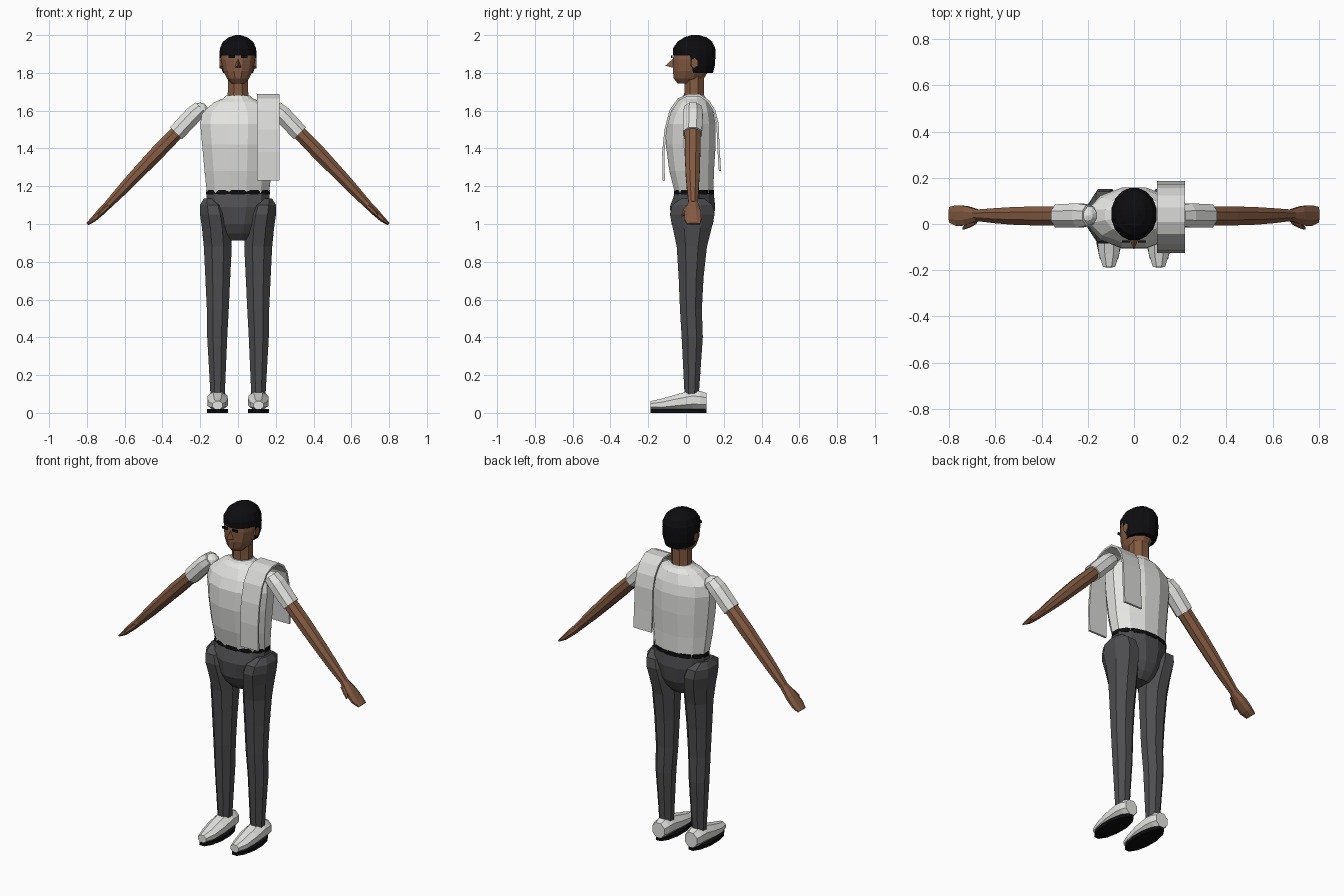
import bpy, bmesh, math
from mathutils import Vector


def material(name, rgb):
    m = bpy.data.materials.new(name)
    m.diffuse_color = (*rgb, 1)
    return m


WHITE = material("white_cloth", (0.78, 0.78, 0.76))
TOWEL = material("towel_grey", (0.70, 0.70, 0.69))
SKIN = material("brown_skin", (0.23, 0.105, 0.055))
GREY = material("dark_grey_trousers", (0.075, 0.075, 0.08))
BLACK = material("black", (0.004, 0.004, 0.005))
X, Y, Z = Vector((1, 0, 0)), Vector((0, 1, 0)), Vector((0, 0, 1))


def finish(name, bm, mat):
    bmesh.ops.recalc_face_normals(bm, faces=bm.faces)
    me = bpy.data.meshes.new(name)
    bm.to_mesh(me)
    bm.free()
    me.materials.append(mat)
    ob = bpy.data.objects.new(name, me)
    bpy.context.collection.objects.link(ob)
    return ob


def loft(name, rings, n, mat, u=X, v=Y, drop=None):
    """Skin a row of (centre, radius_u, radius_v) rings, capped at both ends."""
    bm = bmesh.new()
    rows = []
    for c, ru, rv in rings:
        row = []
        for i in range(n):
            a = 2 * math.pi * (i + 0.5) / n
            k = 1 / math.cos(math.pi / n)   # flats reach the given radius
            row.append(bm.verts.new(Vector(c) + u * ru * k * math.cos(a) + v * rv * k * math.sin(a)))
        rows.append(row)
    for a, b in zip(rows, rows[1:]):
        for i in range(n):
            j = (i + 1) % n
            bm.faces.new((a[i], a[j], b[j], b[i]))
    bm.faces.new(rows[0])
    bm.faces.new(rows[-1])
    if drop:
        bad = [f for f in bm.faces if drop(f.calc_center_median())]
        bmesh.ops.delete(bm, geom=bad, context='FACES')
    return finish(name, bm, mat)


def column(name, rows, n, mat, x=0, drop=None):
    """Upright loft from (z, y, rx, ry) rows."""
    return loft(name, [((x, y, z), rx, ry) for z, y, rx, ry in rows], n, mat, drop=drop)


# Shirt, belt and pelvis
column("shirt", [(1.165, .043, .165, .102), (1.28, .030, .177, .118), (1.42, .025, .190, .132),
                 (1.53, .027, .200, .130), (1.59, .033, .190, .112), (1.645, .040, .125, .085),
                 (1.665, .040, .078, .065), (1.68, .040, .062, .058)], 12, WHITE)
column("belt", [(1.155, .043, .170, .106), (1.18, .043, .170, .106)], 16, BLACK)
column("trouser_seat", [(1.16, .043, .168, .104), (1.09, .035, .165, .12), (1.0, .033, .125, .11),
                        (.95, .033, .10, .085), (.912, .033, .072, .05)], 12, GREY)

# Neck, head and face
column("neck", [(1.62, .043, .06, .055), (1.70, .043, .054, .052), (1.80, .043, .054, .052)], 8, SKIN)
column("head", [(1.745, .005, .035, .050), (1.77, .015, .058, .080), (1.81, .025, .078, .094),
                (1.87, .033, .090, .102), (1.93, .038, .088, .100), (1.97, .045, .06, .07)], 12, SKIN)
column("hair", [(1.80, .055, .080, .088), (1.84, .050, .093, .103), (1.893, .043, .098, .113),
                (1.93, .043, .096, .112), (1.965, .047, .080, .092), (1.988, .050, .050, .060),
                (2.0, .050, .015, .02)], 16, BLACK,
       drop=lambda c: c.z < 1.89 and c.y < .045)

bm = bmesh.new()
base = [bm.verts.new(p) for p in ((0, -.065, 1.878), (.022, -.06, 1.825), (-.022, -.06, 1.825))]
tip = bm.verts.new((0, -.11, 1.838))
bm.faces.new(base)
for i in range(3):
    bm.faces.new((base[i], base[(i + 1) % 3], tip))
finish("nose", bm, SKIN)


def box(name, c, s, mat):
    bm = bmesh.new()
    bmesh.ops.create_cube(bm, size=1)
    for v in bm.verts:
        v.co = Vector([c[i] + v.co[i] * s[i] for i in range(3)])
    return finish(name, bm, mat)


# Rolled towel strip draped over the left shoulder
path = [(-.118, 1.23), (-.120, 1.38), (-.108, 1.50), (-.082, 1.60), (-.04, 1.66), (.01, 1.682),
        (.07, 1.682), (.118, 1.65), (.150, 1.60), (.167, 1.53), (.172, 1.40), (.180, 1.28)]
bm = bmesh.new()
rows = []
for i, (y, z) in enumerate(path):
    a, b = path[max(i - 1, 0)], path[min(i + 1, len(path) - 1)]
    t = Vector((0, b[0] - a[0], b[1] - a[1])).normalized()
    nrm = Vector((0, -t.z, t.y)) * .006
    p = Vector((0, y, z))
    rows.append([bm.verts.new(p + X * x + nrm * s) for x, s in ((.1, 1), (.22, 1), (.22, -1), (.1, -1))])
for a, b in zip(rows, rows[1:]):
    for i in range(4):
        bm.faces.new((a[i], a[(i + 1) % 4], b[(i + 1) % 4], b[i]))
bm.faces.new(rows[0])
bm.faces.new(rows[-1])
finish("shoulder_towel", bm, TOWEL)

for s, side in ((-1, "right"), (1, "left")):
    # Eye and ear
    box(side + "_eye", (s * .034, -.076, 1.886), (.034, .009, .012), BLACK)
    loft(side + "_ear", [((s * .08, .04, 1.85), .016, .024), ((s * .098, .044, 1.852), .016, .024)],
         6, SKIN, Y, Z)

    # Arm parts are lofted along the slanted arm line
    across = Vector((s * .707, 0, .707))
    bm = bmesh.new()
    bmesh.ops.create_uvsphere(bm, u_segments=10, v_segments=6, radius=.045)
    bmesh.ops.translate(bm, verts=bm.verts, vec=(s * .20, .037, 1.598))
    finish(side + "_shoulder", bm, WHITE)

    def limb(name, rows, n, mat):
        return loft(name, [((s * x, y, z), ry, rt) for x, y, z, ry, rt in rows], n, mat, Y, across)

    limb(side + "_sleeve", [(.195, .037, 1.615, .045, .040), (.235, .037, 1.580, .052, .046),
                            (.328, .035, 1.480, .050, .045)], 8, WHITE)
    limb(side + "_arm", [(.30, .035, 1.508, .042, .036), (.42, .035, 1.385, .041, .038),
                         (.52, .035, 1.280, .038, .034), (.60, .036, 1.195, .032, .030),
                         (.685, .038, 1.105, .024, .022)], 8, SKIN)
    limb(side + "_hand", [(.675, .038, 1.115, .024, .022), (.725, .036, 1.065, .042, .020),
                          (.765, .036, 1.025, .045, .015), (.797, .040, 1.000, .034, .008)], 8, SKIN)
    limb(side + "_thumb", [(.685, .012, 1.095, .012, .010), (.715, -.004, 1.068, .012, .010),
                           (.738, -.018, 1.045, .006, .006)], 6, SKIN)

    # Leg, shoe and sole
    loft(side + "_trouser_leg",
         [((s * x, y, z), rx, ry) for z, x, y, rx, ry in
          ((1.135, .155, .035, .025, .06), (1.10, .135, .033, .066, .108), (1.05, .125, .033, .076, .118),
           (.98, .115, .033, .076, .103), (.88, .107, .031, .074, .080), (.72, .107, .027, .066, .066),
           (.55, .107, .026, .058, .058), (.40, .110, .033, .053, .056), (.10, .108, .030, .038, .038))],
         8, GREY)
    loft(side + "_shoe",
         [((s * .108, y, z), rx, rz) for y, z, rx, rz in
          ((.108, .062, .040, .043), (.075, .066, .050, .050), (.035, .068, .053, .052),
           (-.05, .056, .054, .042), (-.13, .043, .044, .032), (-.187, .040, .026, .022))],
         8, WHITE, X, Z)
    loft(side + "_sole", [((s * .108, -.04, z), .055, .148) for z in (0, .02)], 12, BLACK)
